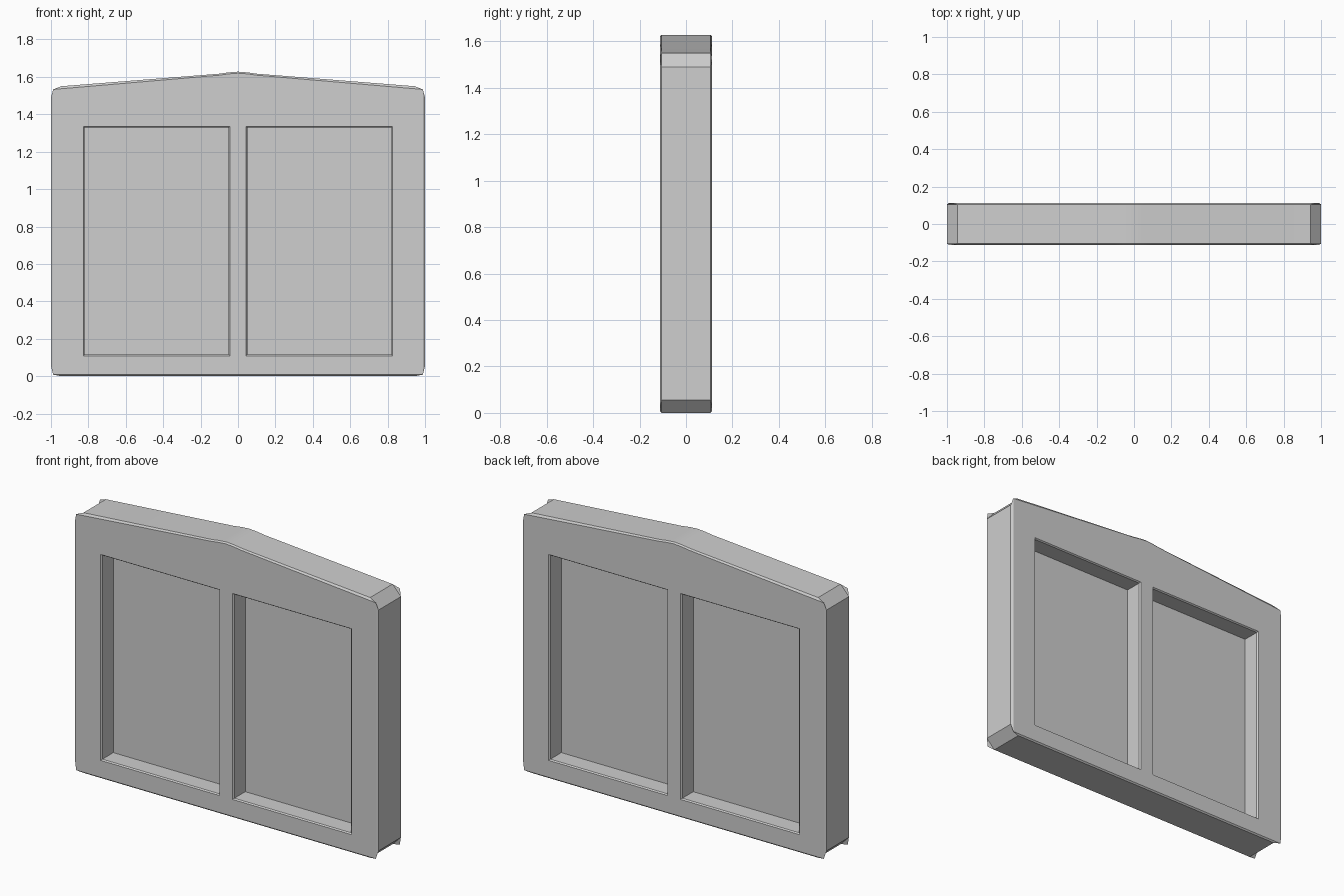
import bpy
import bmesh

HALF = 0.113     # half the frame depth
EDGE = 0.008     # width of the small edge bevel

cube = bpy.data.objects.get("Cube")
if cube:
    bpy.data.objects.remove(cube, do_unlink=True)

grey = bpy.data.materials.new("plain_grey")
grey.use_nodes = True
grey.diffuse_color = (0.62, 0.62, 0.62, 1)
shader = next(n for n in grey.node_tree.nodes if n.type == 'BSDF_PRINCIPLED')
shader.inputs["Base Color"].default_value = grey.diffuse_color


def mirrored(right):
    """Close a right-hand outline that ends on the centre line."""
    return right + [(-x, z) for x, z in reversed(right[:-1])]


def ring(bm, outline, y):
    return [bm.verts.new((x, y, z)) for x, z in outline]


def bridge(bm, a, b):
    for i in range(len(a)):
        j = (i + 1) % len(a)
        bm.faces.new((a[i], a[j], b[j], b[i]))


def window(side, grow=0.0):
    x0, x1, z0, z1 = 0.05 - grow, 0.82 + grow, 0.115 - grow, 1.33 + grow
    return [(side * x, z) for x, z in ((x0, z0), (x1, z0), (x1, z1), (x0, z1))]


def finish(bm, name):
    bmesh.ops.remove_doubles(bm, verts=bm.verts, dist=0.0001)
    bmesh.ops.recalc_face_normals(bm, faces=bm.faces)
    mesh = bpy.data.meshes.new(name)
    bm.to_mesh(mesh)
    bm.free()
    mesh.materials.append(grey)
    obj = bpy.data.objects.new(name, mesh)
    bpy.context.collection.objects.link(obj)
    return obj


# Frame: chamfered body, with sharp-cornered faces front and back
crown = [(0.1, 1.617), (0.05, 1.624), (0, 1.628)]
body = mirrored([(0.945, 0), (1, 0.055), (1, 1.49), (0.945, 1.55)] + crown)
low, high = (0.988, EDGE), (0.988, 1.533)
face = mirrored([low, low, high, high] + [(x, z - EDGE) for x, z in crown])

bm = bmesh.new()
sides = {}
for s in (-1, 1):
    body_ring = ring(bm, body, s * (HALF - EDGE))
    face_ring = ring(bm, face, s * HALF)
    bridge(bm, body_ring, face_ring)
    loops = [face_ring]
    holes = []
    for w in (-1, 1):
        rim = ring(bm, window(w, EDGE * 0.75), s * HALF)
        wall = ring(bm, window(w), s * (HALF - EDGE))
        bridge(bm, rim, wall)
        loops.append(rim)
        holes.append(wall)
    sides[s] = [body_ring] + holes
for a, b in zip(sides[-1], sides[1]):
    bridge(bm, a, b)
bmesh.ops.remove_doubles(bm, verts=bm.verts, dist=0.0001)

# Fill the flat front and back around the two openings
for s in (-1, 1):
    rim_edges = [e for e in bm.edges if e.is_boundary
                 and all(abs(v.co.y - s * HALF) < 0.001 for v in e.verts)]
    bmesh.ops.triangle_fill(bm, use_beauty=True, use_dissolve=False,
                            edges=rim_edges, normal=(0, s, 0))
frame = finish(bm, "frame")
bpy.context.view_layer.objects.active = frame
frame.select_set(True)
bpy.ops.object.shade_smooth_by_angle()

# Thin recessed panels in the middle of the depth
for name, w in (("left_panel", 1), ("right_panel", -1)):
    bm = bmesh.new()
    front = ring(bm, window(w), -0.003)
    back = ring(bm, window(w), 0.003)
    bridge(bm, front, back)
    bm.faces.new(front)
    bm.faces.new(back)
    finish(bm, name)
